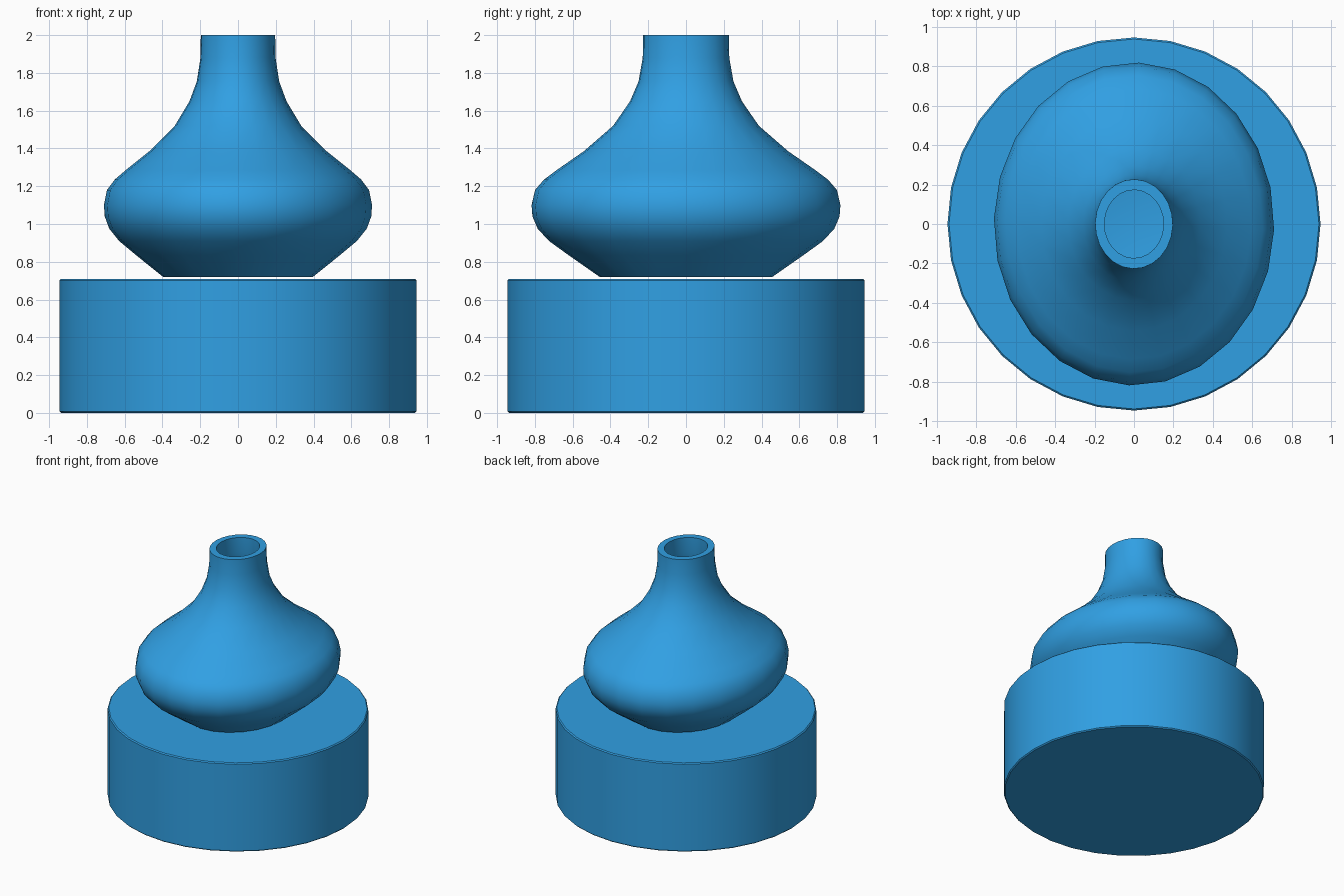
import bpy, bmesh, math

if "Cube" in bpy.data.objects:
    bpy.data.objects.remove(bpy.data.objects["Cube"])

blue = bpy.data.materials.new("sky blue")
blue.diffuse_color = (0.03, 0.35, 0.77, 1)
blue.use_nodes = True
blue.node_tree.nodes["Principled BSDF"].inputs["Base Color"].default_value = blue.diffuse_color


def lathe(name, profile, sides, y_scale=1.0, turn=0.0):
    """Spin (radius, z) points round z; radius 0 makes a pole."""
    bm = bmesh.new()
    rings = []
    for r, z in profile:
        if r == 0:
            rings.append([bm.verts.new((0, 0, z))] * sides)
        else:
            angles = [turn + 2 * math.pi * i / sides for i in range(sides)]
            rings.append([bm.verts.new((r * math.cos(a), r * y_scale * math.sin(a), z))
                          for a in angles])
    for low, high in zip(rings, rings[1:]):
        for i in range(sides):
            j = (i + 1) % sides
            corners = list(dict.fromkeys((low[i], low[j], high[j], high[i])))
            bm.faces.new(corners)
    bmesh.ops.recalc_face_normals(bm, faces=bm.faces)
    mesh = bpy.data.meshes.new(name)
    bm.to_mesh(mesh)
    bm.free()
    mesh.materials.append(blue)
    obj = bpy.data.objects.new(name, mesh)
    bpy.context.collection.objects.link(obj)
    bpy.ops.object.select_all(action='DESELECT')
    obj.select_set(True)
    bpy.context.view_layer.objects.active = obj
    bpy.ops.object.shade_smooth_by_angle(angle=math.radians(35))
    return obj


# Round pedestal with slightly eased edges
R, H, B = 0.945, 0.71, 0.008
lathe("pedestal", [(0, 0), (R - B, 0), (R, B), (R, H - B), (R - B, H), (0, H)], 32)

# Oval hollow vase: outer wall, rim, then inner wall down to the floor
outer = [(0.397, 0.72), (0.54, 0.835), (0.63, 0.91), (0.682, 0.975), (0.706, 1.04),
         (0.71, 1.10), (0.694, 1.18), (0.653, 1.235), (0.595, 1.285), (0.47, 1.385),
         (0.335, 1.52), (0.257, 1.65), (0.218, 1.755), (0.199, 1.88), (0.197, 2.0)]
inner = [(r - 0.047, max(z, 0.76)) for r, z in reversed(outer)]
lathe("vase", [(0, 0.72)] + outer + inner + [(0, 0.76)], 24, 0.818 / 0.71, math.radians(-2))
